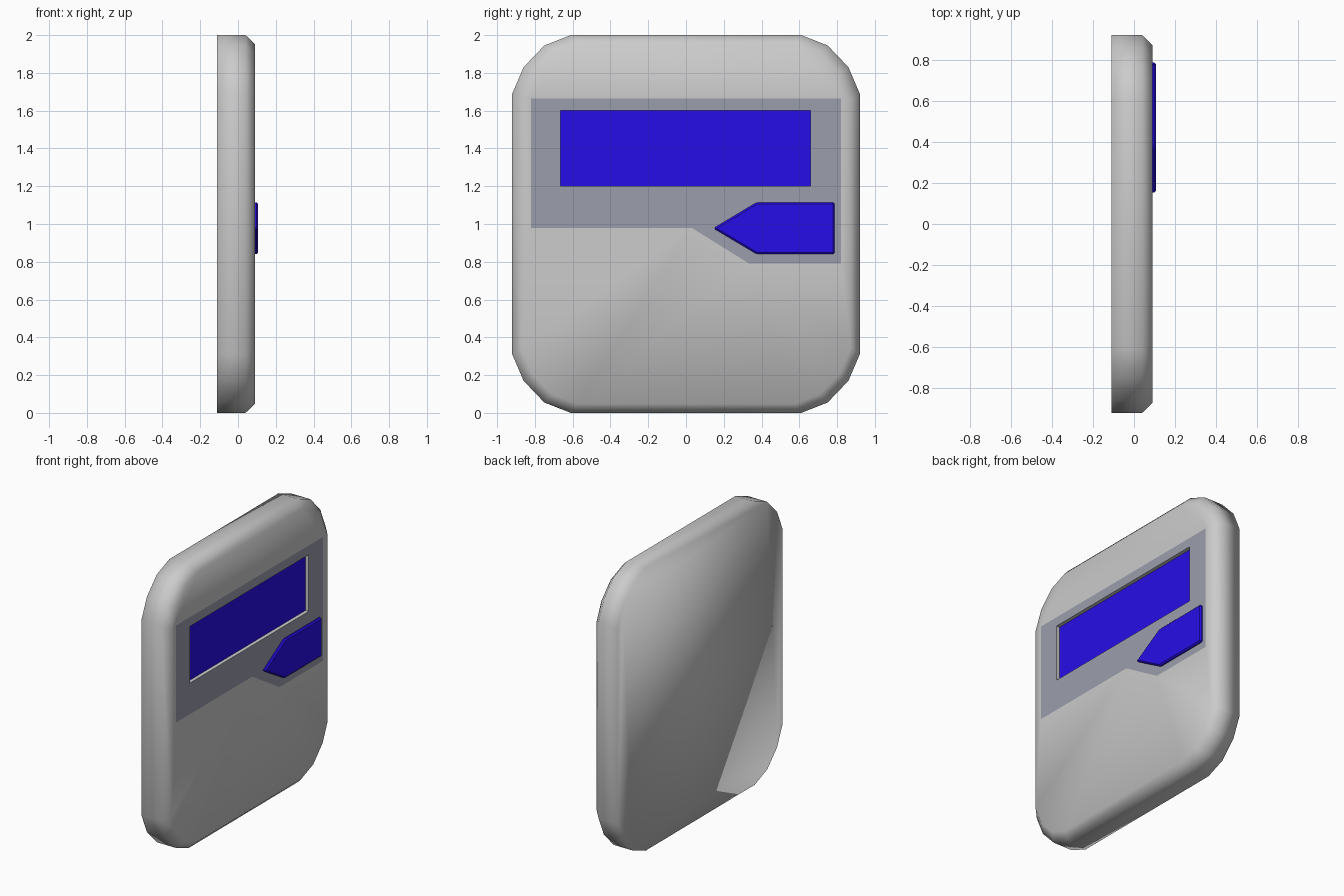
import bpy, bmesh

if "Cube" in bpy.data.objects:
    bpy.data.objects.remove(bpy.data.objects["Cube"])

FRONT, CHAMFER, BACK, RECESS = 0.09, 0.04, -0.11, 0.065


def material(name, rgb):
    m = bpy.data.materials.new(name)
    m.diffuse_color = (*rgb, 1)
    m.use_nodes = True
    m.node_tree.nodes["Principled BSDF"].inputs["Base Color"].default_value = m.diffuse_color
    return m


def ring(bm, outline, x):
    """Closed loop of verts in the plane at x; outline holds (y, z) pairs."""
    return [bm.verts.new((x, y, z)) for y, z in outline]


def bridge(bm, a, b):
    for i in range(len(a)):
        j = (i + 1) % len(a)
        bm.faces.new((a[i], a[j], b[j], b[i]))


def fill_between(bm, outer, inner):
    """Flat face area between an outer loop and a hole loop."""
    edges = []
    for loop in (outer, inner):
        for i, v in enumerate(loop):
            w = loop[(i + 1) % len(loop)]
            edges.append(bm.edges.get((v, w)) or bm.edges.new((v, w)))
    bmesh.ops.triangle_fill(bm, use_beauty=True, edges=edges, normal=(1, 0, 0))


def finish(bm, name, mat=None, smooth=False, sheet=False):
    bmesh.ops.recalc_face_normals(bm, faces=bm.faces)
    if sheet:  # flat sheets face +x
        bm.normal_update()
        for f in bm.faces:
            if f.normal.x < 0:
                f.normal_flip()
    for f in bm.faces:
        f.smooth = smooth
    me = bpy.data.meshes.new(name)
    bm.to_mesh(me)
    bm.free()
    if mat:
        me.materials.append(mat)
    ob = bpy.data.objects.new(name, me)
    bpy.context.collection.objects.link(ob)
    return ob


blue = material("blue", (0.02, 0.004, 0.8))
slate = material("slate", (0.33, 0.34, 0.41))

# Outlines in (y, z): rounded body from one mirrored corner, panel, screen, button
q = [(0.92, 0.69), (0.86, 0.83), (0.75, 0.945), (0.61, 1.0)]
half = q + [(-y, z) for y, z in reversed(q)]
centred = half + [(-y, -z) for y, z in half]
body_outline = [(y, z + 1) for y, z in centred]
front_outline = [(y * 0.948, z * 0.952 + 1) for y, z in centred]
panel_outline = [(-0.82, 0.98), (0.03, 0.98), (0.335, 0.79), (0.82, 0.79),
                 (0.82, 1.665), (-0.82, 1.665)]
screen_outline = [(-0.665, 1.2), (0.66, 1.2), (0.66, 1.6), (-0.665, 1.6)]
button_outline = [(0.145, 0.977), (0.375, 0.84), (0.787, 0.84),
                  (0.787, 1.115), (0.375, 1.115)]

# Body: slab with chamfered front, left open where the panel sits
bm = bmesh.new()
back = ring(bm, body_outline, BACK)
edge = ring(bm, body_outline, CHAMFER)
front = ring(bm, front_outline, FRONT)
bm.faces.new(back)
bridge(bm, back, edge)
bridge(bm, edge, front)
fill_between(bm, front, ring(bm, panel_outline, FRONT))
finish(bm, "body", smooth=True)

# Panel flush with the front, with the screen opening
bm = bmesh.new()
fill_between(bm, ring(bm, panel_outline, FRONT), ring(bm, screen_outline, FRONT))
finish(bm, "front_panel", slate, sheet=True)

# Recess walls round the screen, facing inwards
bm = bmesh.new()
bridge(bm, ring(bm, screen_outline, FRONT), ring(bm, screen_outline, RECESS))
bm.normal_update()
me_faces = list(bm.faces)
finish_walls = finish(bm, "screen_recess")
for p in finish_walls.data.polygons:
    c = p.center
    if p.normal.y * (0 - c.y) + p.normal.z * (1.4 - c.z) < 0:
        p.flip()

# Sunken screen
bm = bmesh.new()
bm.faces.new(ring(bm, screen_outline, RECESS))
finish(bm, "screen", blue, sheet=True)

# Raised arrow-shaped button
bm = bmesh.new()
low = ring(bm, button_outline, FRONT - 0.015)
top = ring(bm, button_outline, FRONT + 0.017)
bm.faces.new(low)
bm.faces.new(top)
bridge(bm, low, top)
button = finish(bm, "arrow_button", blue)
bev = button.modifiers.new("soft_edge", 'BEVEL')
bev.width = 0.009
bev.segments = 1
